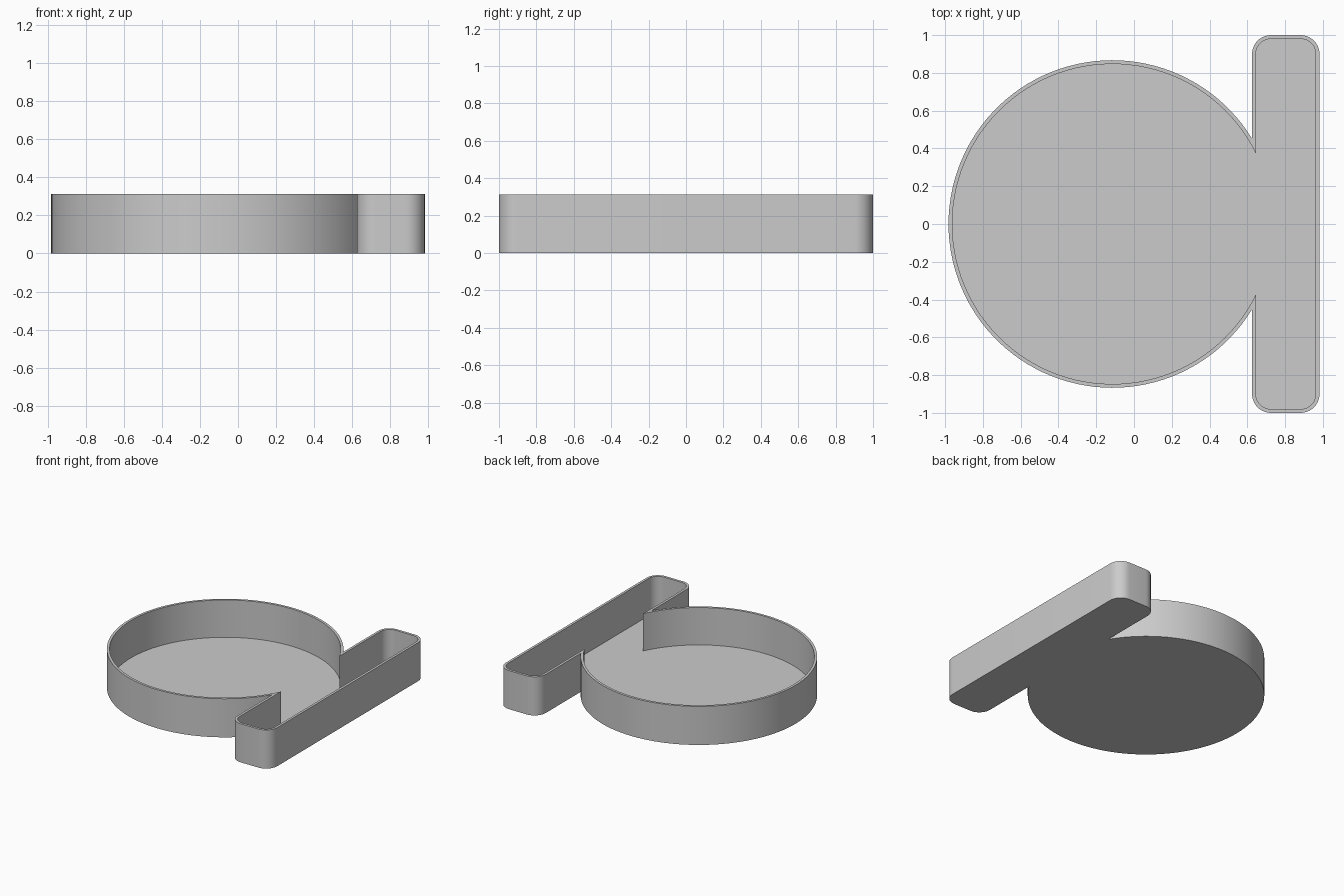
import bpy
import bmesh
import math

if "Cube" in bpy.data.objects:
    bpy.data.objects.remove(bpy.data.objects["Cube"])

HEIGHT, WALL, FLOOR = 0.312, 0.02, 0.01
CENTRE_X, RADIUS = -0.115, 0.867
BAR_LEFT, BAR_RIGHT, BAR_END, CORNER = 0.625, 0.982, 1.0, 0.1


def arc(cx, cy, r, start, end, steps):
    angles = [start + (end - start) * i / steps for i in range(steps + 1)]
    return [(cx + r * math.cos(a), cy + r * math.sin(a)) for a in angles]


def outline(inset):
    """Disc joined to a rounded bar, moved inwards by inset."""
    left = BAR_LEFT + inset
    r = RADIUS - inset
    join = math.acos((left - CENTRE_X) / r)
    points = arc(CENTRE_X, 0, r, join, 2 * math.pi - join, 96)
    x0, x1, y = BAR_LEFT + CORNER, BAR_RIGHT - CORNER, BAR_END - CORNER
    corners = [(x0, -y), (x1, -y), (x1, y), (x0, y)]
    for i, (cx, cy) in enumerate(corners):
        start = math.pi + i * math.pi / 2
        points += arc(cx, cy, CORNER - inset, start, start + math.pi / 2, 10)
    return points


def ring(bm, inset, z):
    return [bm.verts.new((x, y, z)) for x, y in outline(inset)]


# Open tray: underside, outer wall, rim, inner wall, floor
bm = bmesh.new()
rings = [ring(bm, 0, 0), ring(bm, 0, HEIGHT),
         ring(bm, WALL, HEIGHT), ring(bm, WALL, FLOOR)]
for a, b in zip(rings, rings[1:]):
    for i in range(len(a)):
        j = (i + 1) % len(a)
        bm.faces.new((a[i], a[j], b[j], b[i]))
bm.faces.new(list(reversed(rings[0])))
bm.faces.new(rings[-1])
bmesh.ops.recalc_face_normals(bm, faces=bm.faces)
mesh = bpy.data.meshes.new("tray")
bm.to_mesh(mesh)
bm.free()
tray = bpy.data.objects.new("tray", mesh)
bpy.context.collection.objects.link(tray)

# Plain grey material
grey = bpy.data.materials.new("light grey")
grey.use_nodes = True
colour = (0.6, 0.6, 0.6, 1)
grey.diffuse_color = colour
grey.node_tree.nodes["Principled BSDF"].inputs["Base Color"].default_value = colour
mesh.materials.append(grey)

# Smooth curved walls, sharp edges
bpy.ops.object.select_all(action="DESELECT")
tray.select_set(True)
bpy.context.view_layer.objects.active = tray
bpy.ops.object.shade_smooth_by_angle(angle=math.radians(30))
